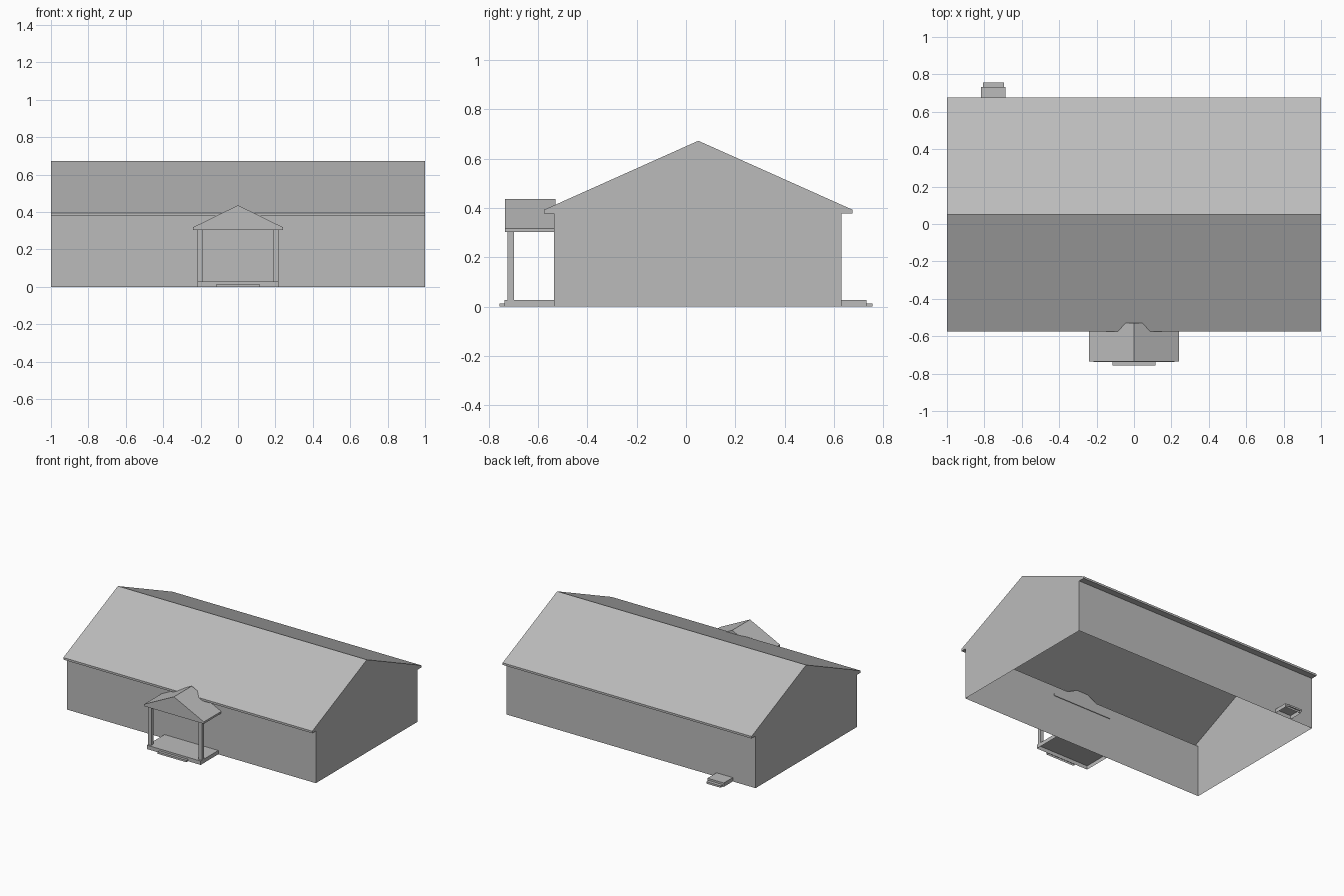
import bpy
import bmesh

cube = bpy.data.objects.get("Cube")
if cube:
    bpy.data.objects.remove(cube, do_unlink=True)

grey = bpy.data.materials.new("plain grey")
grey.use_nodes = True
grey.diffuse_color = (0.5, 0.5, 0.5, 1)
grey.node_tree.nodes["Principled BSDF"].inputs["Base Color"].default_value = (0.5, 0.5, 0.5, 1)


def finish(bm, name):
    mesh = bpy.data.meshes.new(name)
    bm.to_mesh(mesh)
    bm.free()
    mesh.materials.append(grey)
    obj = bpy.data.objects.new(name, mesh)
    bpy.context.collection.objects.link(obj)
    return obj


def remove_faces(bm, test):
    bm.normal_update()
    doomed = [f for f in bm.faces if test(f)]
    bmesh.ops.delete(bm, geom=doomed, context='FACES')


def box(name, x, y, z, open_bottom=False):
    """Box between the given (low, high) pairs."""
    bm = bmesh.new()
    bmesh.ops.create_cube(bm, size=1)
    for v in bm.verts:
        v.co = [lo + (c + 0.5) * (hi - lo) for c, (lo, hi) in zip(v.co, (x, y, z))]
    if open_bottom:
        remove_faces(bm, lambda f: f.normal.z < -0.9)
    return finish(bm, name)


def prism(name, points, step, is_open):
    """Extrude a flat outline by a vector, then take away the open faces."""
    bm = bmesh.new()
    face = bm.faces.new([bm.verts.new(p) for p in points])
    ext = bmesh.ops.extrude_face_region(bm, geom=[face], use_keep_orig=True)
    moved = [g for g in ext["geom"] if isinstance(g, bmesh.types.BMVert)]
    bmesh.ops.translate(bm, verts=moved, vec=step)
    bmesh.ops.recalc_face_normals(bm, faces=bm.faces)
    remove_faces(bm, is_open)
    return finish(bm, name)


# House shell: walls, soffits, eaves and gable roof, open underneath
WALL_FRONT, WALL_BACK, SOFFIT, EAVE = -0.535, 0.63, 0.378, 0.393
outline = [(WALL_FRONT, 0), (WALL_FRONT, SOFFIT), (-0.576, SOFFIT), (-0.576, EAVE),
           (0.05, 0.673), (0.676, EAVE), (0.676, SOFFIT), (WALL_BACK, SOFFIT), (WALL_BACK, 0)]
prism("house_shell", [(-1, y, z) for y, z in outline], (2, 0, 0),
      lambda f: f.calc_center_median().z < 0.01)

# Porch roof, running back into the main eave
gable = [(-0.24, 0.304), (0.24, 0.304), (0.24, 0.318), (0, 0.436), (-0.24, 0.318)]
prism("porch_roof", [(x, -0.735, z) for x, z in gable], (0, 0.205, 0),
      lambda f: False)

# Porch posts
for side, name in ((-1, "right"), (1, "left")):
    box(f"porch_post_{name}", sorted((side * 0.19, side * 0.216)),
        (-0.724, -0.698), (0.028, 0.304))

# Porch deck and front step, hollow underneath
box("porch_deck", (-0.216, 0.216), (-0.737, WALL_FRONT), (0, 0.028), True)
box("porch_step", (-0.115, 0.115), (-0.757, -0.737), (0, 0.014), True)

# Back door landing and step
box("back_landing", (-0.817, -0.686), (WALL_BACK, 0.733), (0, 0.028), True)
box("back_step", (-0.808, -0.695), (0.733, 0.757), (0, 0.014), True)
